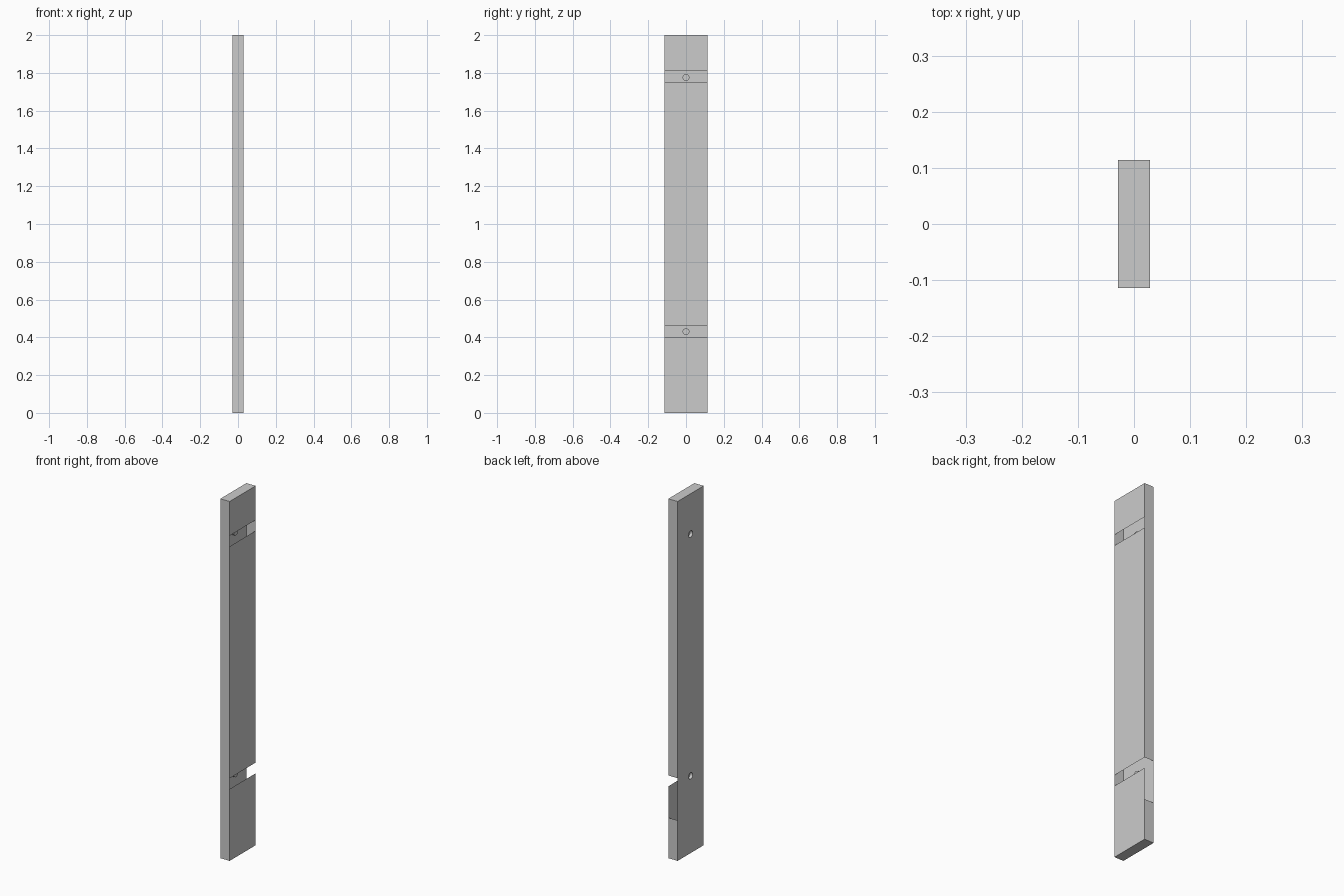
import bpy, bmesh, math
from mathutils import Vector

if "Cube" in bpy.data.objects:
    bpy.data.objects.remove(bpy.data.objects["Cube"])

X, Y, H = 0.0285, 0.114, 2.0
HOLES = (0.43, 1.775)          # screw hole heights
R, DEPTH, SEG = 0.018, 0.016, 20


def finish(bm, name, smooth=False):
    mesh = bpy.data.meshes.new(name)
    bm.to_mesh(mesh)
    bm.free()
    ob = bpy.data.objects.new(name, mesh)
    bpy.context.collection.objects.link(ob)
    if smooth:
        bpy.context.view_layer.objects.active = ob
        ob.select_set(True)
        bpy.ops.object.shade_smooth_by_angle(angle=math.radians(35))
        ob.select_set(False)
    return ob


def orient(faces, normal):
    for f in faces:
        f.normal_update()
        if f.normal.dot(Vector(normal)) < 0:
            f.normal_flip()


def panel(bm, normal, a, b):
    """Rectangle between opposite corners a and b, flat along the normal's axis."""
    axis = [i for i in range(3) if normal[i]][0]
    u, v = [i for i in range(3) if i != axis]
    pts = []
    for s, t in ((a, a), (b, a), (b, b), (a, b)):
        p = [0, 0, 0]
        p[axis], p[u], p[v] = a[axis], s[u], t[v]
        pts.append(bm.verts.new(p))
    orient([bm.faces.new(pts)], normal)


# thin shell: ends, full edge, partly open edge, slotted face
bm = bmesh.new()
panel(bm, (0, 0, -1), (-X, -Y, 0), (X, Y, 0))
panel(bm, (0, 0, 1), (-X, -Y, H), (X, Y, H))
panel(bm, (0, -1, 0), (-X, -Y, 0), (X, -Y, H))
for z0, z1 in ((0, 0.225), (0.46, H)):
    panel(bm, (0, 1, 0), (-X, Y, z0), (X, Y, z1))
for z0, z1 in ((0, 0.40), (0.46, 1.75), (1.81, H)):
    panel(bm, (1, 0, 0), (X, -Y, z0), (X, Y, z1))
bmesh.ops.remove_doubles(bm, verts=bm.verts, dist=1e-5)
finish(bm, "board_shell")


def loop(bm, pts):
    vs = [bm.verts.new(p) for p in pts]
    return vs, [bm.edges.new((vs[i], vs[(i + 1) % len(vs)])) for i in range(len(vs))]


# face pierced by the screw holes
bm = bmesh.new()
edges = loop(bm, [(-X, -Y, 0), (-X, Y, 0), (-X, Y, H), (-X, -Y, H)])[1]
rings = []
for zc in HOLES:
    ring, e = loop(bm, [(-X, R * math.cos(2 * math.pi * i / SEG),
                         zc + R * math.sin(2 * math.pi * i / SEG)) for i in range(SEG)])
    rings.append(ring)
    edges += e
bmesh.ops.triangle_fill(bm, edges=edges, use_beauty=True, use_dissolve=False)
orient(list(bm.faces), (-1, 0, 0))

# closed pockets behind the holes
for ring, zc in zip(rings, HOLES):
    inner = [bm.verts.new(v.co + Vector((DEPTH, 0, 0))) for v in ring]
    for i in range(SEG):
        j = (i + 1) % SEG
        f = bm.faces.new((ring[i], ring[j], inner[j], inner[i]))
        orient([f], Vector((-X, 0, zc)) - ring[i].co)
    orient([bm.faces.new(inner)], (-1, 0, 0))
finish(bm, "drilled_face", smooth=True)
